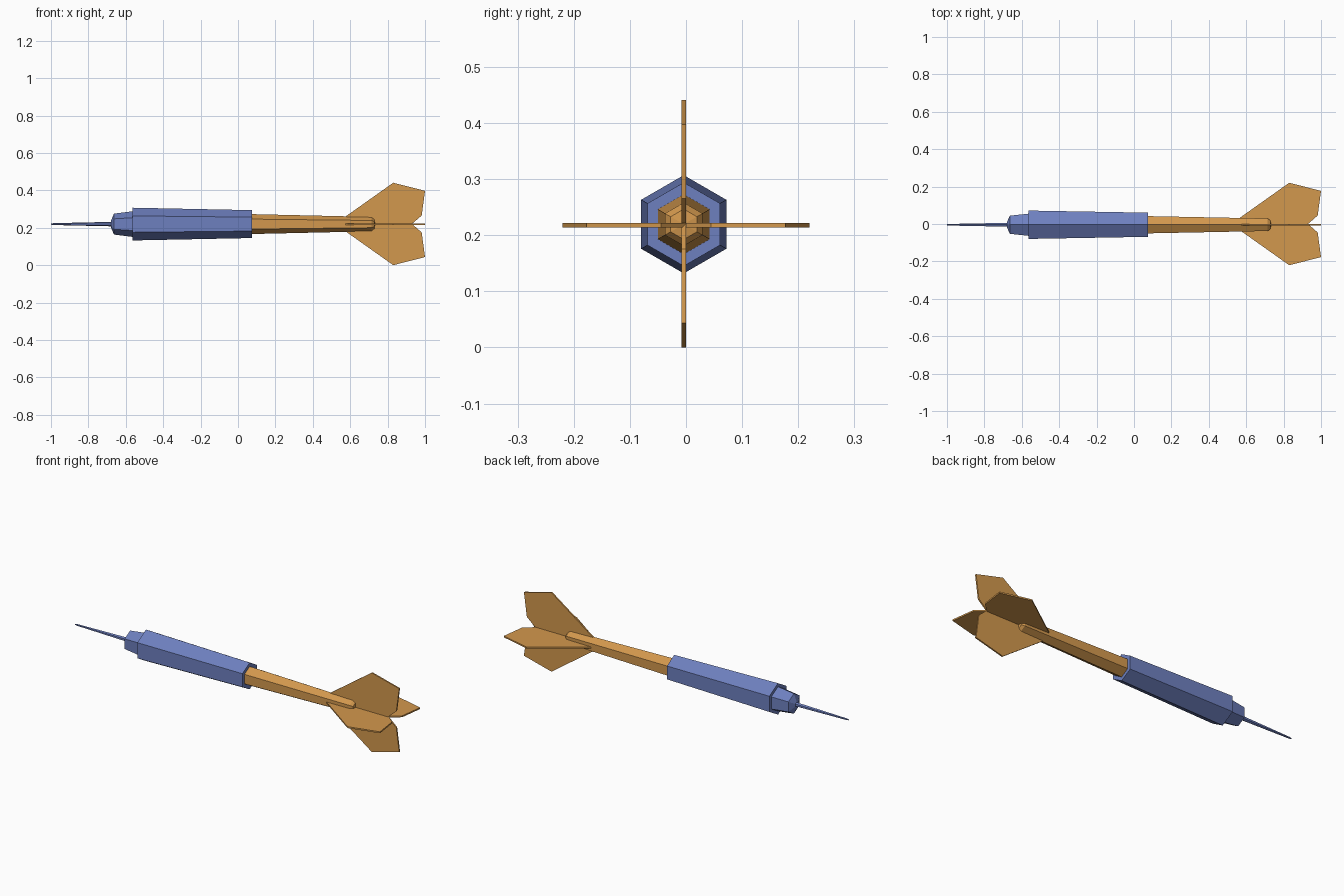
import bpy, bmesh, math
from mathutils import Vector

if "Cube" in bpy.data.objects:
    bpy.data.objects.remove(bpy.data.objects["Cube"])

CY, CZ = -0.004, 0.2195          # long axis of the dart


def material(name, rgb):
    m = bpy.data.materials.new(name)
    m.diffuse_color = (*rgb, 1)
    m.use_nodes = True
    m.node_tree.nodes["Principled BSDF"].inputs["Base Color"].default_value = m.diffuse_color
    return m


BLUE = material("slate blue", (0.155, 0.215, 0.52))
ORANGE = material("warm orange", (0.65, 0.315, 0.075))


def finish(bm, name, mat):
    bmesh.ops.recalc_face_normals(bm, faces=bm.faces)
    me = bpy.data.meshes.new(name)
    bm.to_mesh(me)
    bm.free()
    me.materials.append(mat)
    ob = bpy.data.objects.new(name, me)
    bpy.context.collection.objects.link(ob)
    return ob


def hex_body(name, profile, mat):
    """Six-sided body along x from (x, radius) pairs, corners up and down."""
    bm = bmesh.new()
    rings = []
    for x, r in profile:
        rings.append([bm.verts.new((x, CY + r * math.sin(i * math.pi / 3),
                                    CZ + r * math.cos(i * math.pi / 3))) for i in range(6)])
    for a, b in zip(rings, rings[1:]):
        for i in range(6):
            j = (i + 1) % 6
            bm.faces.new((a[i], a[j], b[j], b[i]))
    bm.faces.new(rings[0])
    bm.faces.new(rings[-1])
    return finish(bm, name, mat)


# Point, nose and barrel
hex_body("needle_point", [(-1.0, 0.003), (-0.985, 0.005), (-0.67, 0.012)], BLUE)
hex_body("nose", [(-0.68, 0.016), (-0.663, 0.056), (-0.55, 0.070)], BLUE)
hex_body("barrel", [(-0.565, 0.0875), (0.075, 0.0745)], BLUE)

# Shaft with a blunt chamfered end
hex_body("shaft", [(0.06, 0.0535), (0.715, 0.0385), (0.729, 0.027), (0.732, 0.008)], ORANGE)

# Four flight fins: (x, distance from axis)
FIN = [(0.55, 0.0), (0.55, 0.022), (0.83, 0.2203), (1.0, 0.177), (0.982, 0.045), (0.93, 0.0)]
T = 0.004


def fin(name, out, side, centre):
    bm = bmesh.new()
    out, side, centre = Vector(out), Vector(side), Vector(centre)
    lo, hi = ([bm.verts.new(Vector((x, 0, 0)) + centre + out * d + side * s)
               for x, d in FIN] for s in (-T, T))
    bm.faces.new(lo)
    bm.faces.new(hi)
    for i in range(len(FIN)):
        j = (i + 1) % len(FIN)
        bm.faces.new((lo[i], lo[j], hi[j], hi[i]))
    finish(bm, name, ORANGE)


for s, vert, hor in ((1, "top_fin", "back_fin"), (-1, "bottom_fin", "front_fin")):
    fin(vert, (0, 0, s), (0, 1, 0), (0, CY, 0.2203))
    fin(hor, (0, s, 0), (0, 0, 1), (0, 0, 0.2175))
